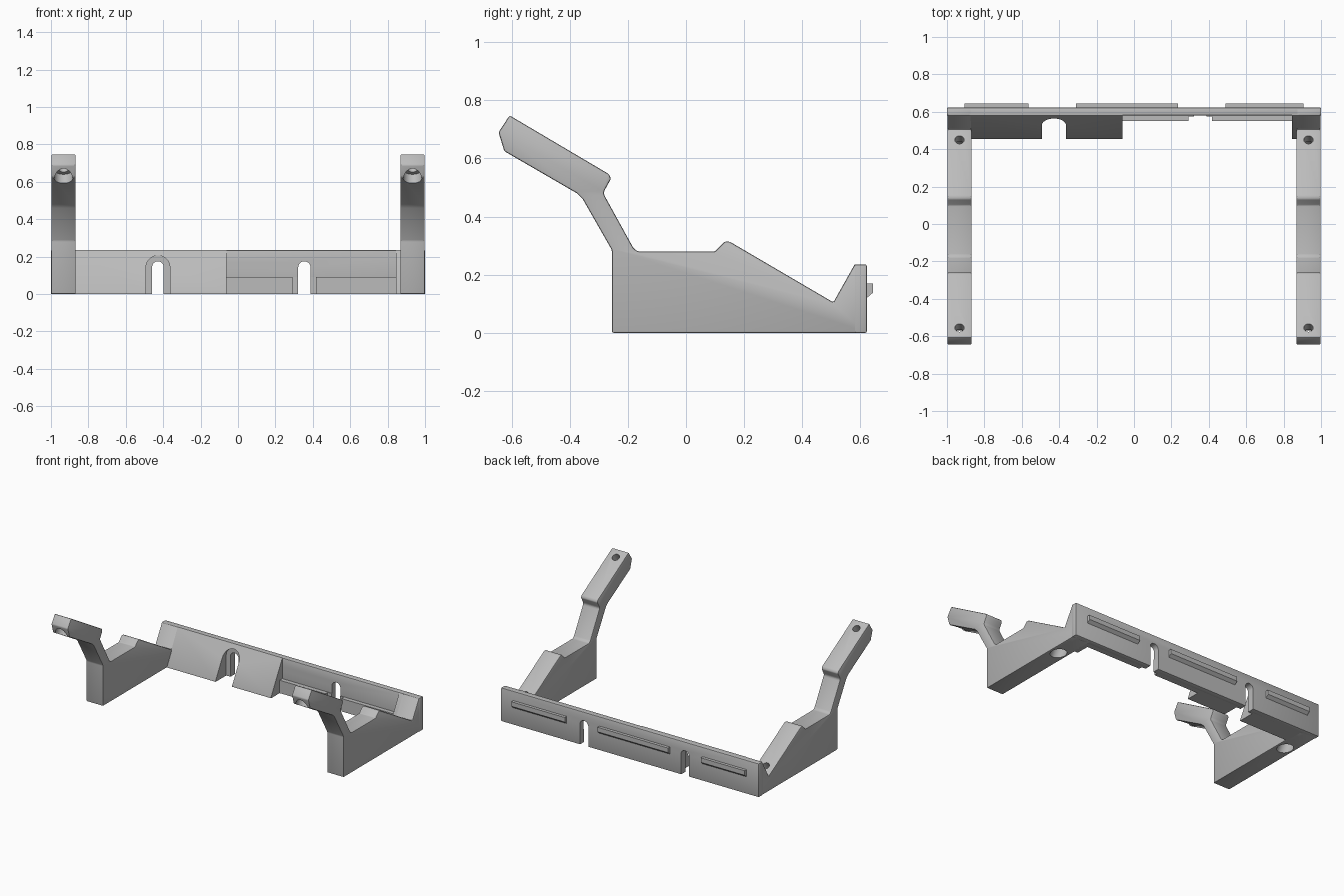
import bpy, bmesh, math
from mathutils import Vector, Matrix

cube = bpy.data.objects.get("Cube")
if cube:
    bpy.data.objects.remove(cube, do_unlink=True)

grey = bpy.data.materials.new("plain grey")
grey.use_nodes = True
grey.diffuse_color = (0.5, 0.5, 0.5, 1)
grey.node_tree.nodes["Principled BSDF"].inputs["Base Color"].default_value = (0.5, 0.5, 0.5, 1)


def make(name, bm):
    bmesh.ops.recalc_face_normals(bm, faces=bm.faces)
    mesh = bpy.data.meshes.new(name)
    bm.to_mesh(mesh)
    bm.free()
    mesh.materials.append(grey)
    ob = bpy.data.objects.new(name, mesh)
    bpy.context.collection.objects.link(ob)
    return ob


def prism(name, points, offset):
    """Sweep a flat outline along an offset vector."""
    bm = bmesh.new()
    face = bm.faces.new([bm.verts.new(p) for p in points])
    new = bmesh.ops.extrude_face_region(bm, geom=[face])["geom"]
    bmesh.ops.translate(bm, vec=offset,
                        verts=[v for v in new if isinstance(v, bmesh.types.BMVert)])
    return make(name, bm)


def side_prism(name, profile, x0, x1):
    return prism(name, [(x0, y, z) for y, z in profile], (x1 - x0, 0, 0))


def box(name, x0, x1, y0, y1, z0, z1):
    return side_prism(name, [(y0, z0), (y1, z0), (y1, z1), (y0, z1)], x0, x1)


def arch(x, radius, top, y0, y1):
    """Round-topped slot cutter."""
    spring = top - radius
    pts = [(x - radius, y0, -0.1), (x + radius, y0, -0.1)]
    for i in range(17):
        a = math.pi * i / 16
        pts.append((x + radius * math.cos(a), y0, spring + radius * math.sin(a)))
    return prism("slot_cutter", pts, (0, y1 - y0, 0))


def drill(centre, axis, radius, start, end):
    """Round cutter running along an axis between two distances."""
    bm = bmesh.new()
    bmesh.ops.create_cone(bm, cap_ends=True, segments=32, radius1=radius,
                          radius2=radius, depth=end - start)
    turn = Vector((0, 0, 1)).rotation_difference(axis).to_matrix().to_4x4()
    bm.transform(Matrix.Translation(centre + axis * (start + end) / 2) @ turn)
    return make("hole_cutter", bm)


def finish(ob, bevel=0.0, cutters=()):
    bpy.ops.object.select_all(action="DESELECT")
    bpy.context.view_layer.objects.active = ob
    ob.select_set(True)
    if bevel:
        mod = ob.modifiers.new("Bevel", "BEVEL")
        mod.width, mod.segments = bevel, 2
        mod.limit_method, mod.angle_limit = "ANGLE", math.radians(20)
        bpy.ops.object.modifier_apply(modifier=mod.name)
    for c in cutters:
        mod = ob.modifiers.new("Cut", "BOOLEAN")
        mod.operation, mod.solver, mod.object = "DIFFERENCE", "EXACT", c
        bpy.ops.object.modifier_apply(modifier=mod.name)
    for c in cutters:
        bpy.data.objects.remove(c, do_unlink=True)
    bpy.ops.object.shade_smooth_by_angle(angle=math.radians(30))


# Side brackets with raised arms and counterbored screw holes
bracket = [(-0.255, 0), (0.618, 0), (0.618, 0.235), (0.58, 0.235), (0.507, 0.105),
           (0.15, 0.314), (0.133, 0.314), (0.10, 0.28), (-0.165, 0.28), (-0.18, 0.29),
           (-0.282, 0.475), (-0.282, 0.487), (-0.258, 0.53), (-0.265, 0.546),
           (-0.607, 0.748), (-0.645, 0.69), (-0.625, 0.625), (-0.375, 0.48),
           (-0.355, 0.46), (-0.255, 0.285)]
up = Vector((0, 0.5, 0.866)).normalized()
for side, name in ((1, "left_bracket"), (-1, "right_bracket")):
    ob = side_prism(name, bracket, side * 0.868, side * 0.998)
    cutters = []
    for y, z in ((-0.555, 0.717), (0.45, 0.138)):
        top = Vector((side * 0.933, y, z))
        cutters += [drill(top, up, 0.025, -0.3, 0.06), drill(top, up, 0.05, -0.3, -0.06)]
    finish(ob, 0.008, cutters)

# Rear wall with two round-topped slots
SLOTS = ((-0.428, 0.031, 0.175), (0.355, 0.033, 0.175))
finish(box("rear_wall", -1, 1, 0.58, 0.622, 0, 0.235), 0.005,
       [arch(x, r, t, 0.3, 0.8) for x, r, t in SLOTS])

# Sloping wedges in front of the wall
wedge = [(0.455, 0), (0.615, 0), (0.615, 0.235), (0.58, 0.235), (0.455, 0.008)]
finish(side_prism("wedge_wide", wedge, -0.88, -0.062), 0,
       [arch(-0.428, 0.064, 0.206, 0.3, 0.572), arch(*SLOTS[0], 0.3, 0.8)])
finish(side_prism("wedge_narrow", wedge, 0.845, 0.88))

# Low ledge, with a notch around the slot
finish(box("ledge", -0.07, 0.85, 0.55, 0.59, 0, 0.09), 0,
       [box("notch_cutter", 0.292, 0.418, 0.5, 0.575, -0.1, 0.2), arch(*SLOTS[1], 0.3, 0.8)])

# Rear rails with a sloping underside
rail = [(0.61, 0.17), (0.643, 0.17), (0.643, 0.138), (0.622, 0.12), (0.61, 0.12)]
for name, x0, x1 in (("right_rail", -0.905, -0.565), ("middle_rail", -0.31, 0.235),
                     ("left_rail", 0.49, 0.905)):
    finish(side_prism(name, rail, x0, x1))
